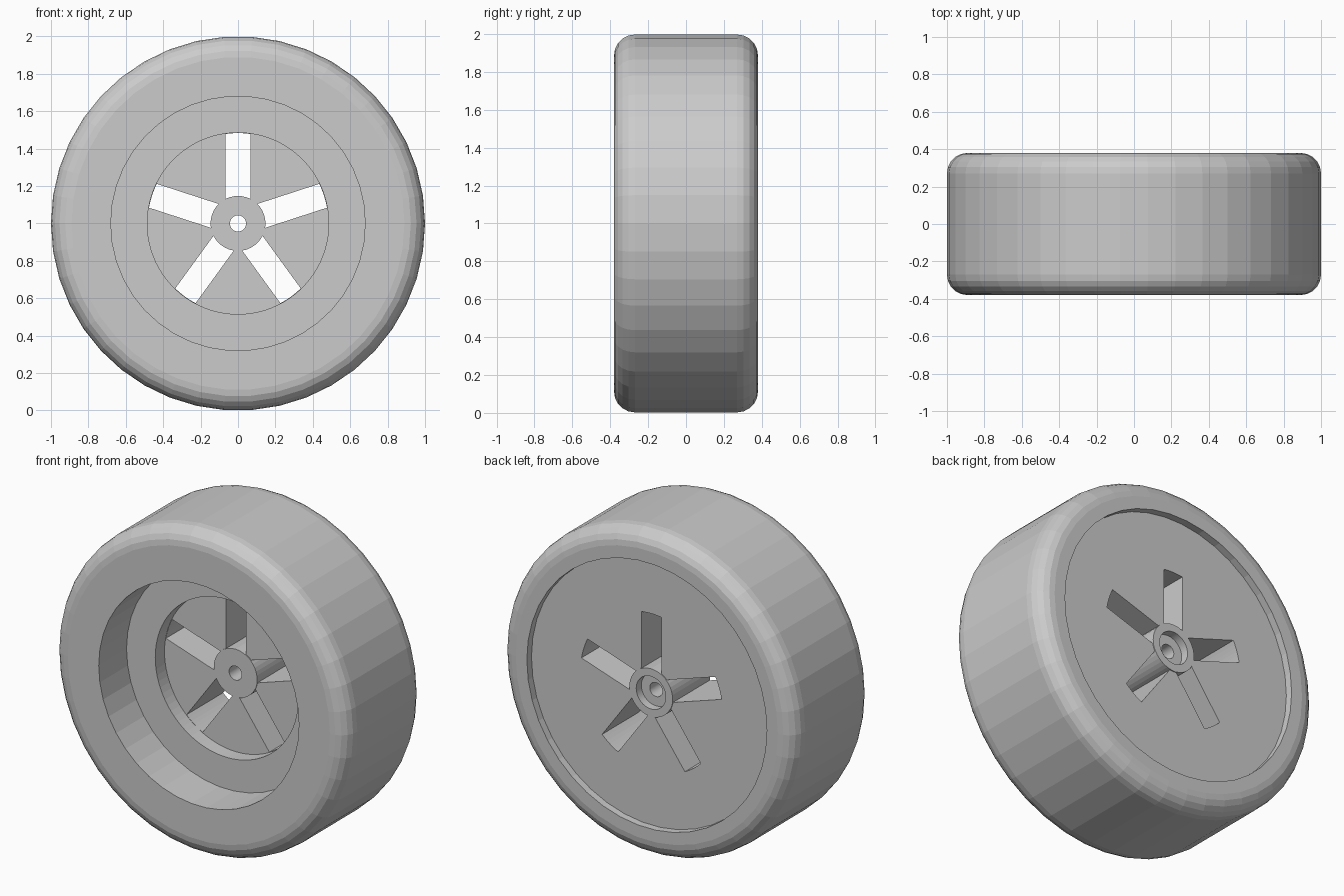
import bpy, bmesh
from math import sin, cos, pi, asin

if "Cube" in bpy.data.objects:
    bpy.data.objects.remove(bpy.data.objects["Cube"])

TYRE_N, RIM_N = 42, 84
SLOT_W, R_HUB, R_SLOT = 0.067, 0.148, 0.485


def finish(bm, name):
    bmesh.ops.remove_doubles(bm, verts=bm.verts, dist=1e-5)
    bmesh.ops.recalc_face_normals(bm, faces=bm.faces)
    me = bpy.data.meshes.new(name)
    bm.to_mesh(me)
    bm.free()
    ob = bpy.data.objects.new(name, me)
    ob.location.z = 1
    bpy.context.collection.objects.link(ob)
    return ob


def lathe(name, profile, n, closed):
    """Spin (radius, y) points around the y axis."""
    bm = bmesh.new()
    rings = [[bm.verts.new((r * cos(2 * pi * i / n), y, r * sin(2 * pi * i / n)))
              for i in range(n)] for r, y in profile]
    pairs = list(zip(rings, rings[1:]))
    if closed:
        pairs.append((rings[-1], rings[0]))
    for a, b in pairs:
        for i in range(n):
            j = (i + 1) % n
            bm.faces.new((a[i], a[j], b[j], b[i]))
    return finish(bm, name)


# Tyre: front opening wall, sidewalls, rounded shoulders, tread, back recess lip
R = 0.11
front = [(1 - R + R * sin(t * pi / 10), -0.38 + R - R * cos(t * pi / 10)) for t in range(6)]
back = [(r, -y) for r, y in reversed(front)]
tyre = lathe("tyre", [(0.68, -0.11), (0.68, -0.38)] + front + back
             + [(0.815, 0.38), (0.815, 0.335)], TYRE_N, False)

# Rim: stepped solid disc with hub boss, axle hole and back counterbore
rim = lathe("rim", [
    (0.043, -0.025), (R_HUB, -0.025), (R_HUB, -0.02), (R_SLOT, -0.02),
    (R_SLOT, -0.11), (0.683, -0.11), (0.683, 0.2), (0.818, 0.3), (0.818, 0.335),
    (R_HUB, 0.335), (R_HUB, 0.34), (0.1, 0.34), (0.1, 0.29), (0.043, 0.29)],
    RIM_N, True)

# Five slots between the spokes, with curved ends
bm = bmesh.new()
for k in range(5):
    mid = pi / 2 + k * 2 * pi / 5
    outline = []
    for r, d in ((R_SLOT - 0.002, 1), (R_HUB - 0.001, -1)):
        half = asin(SLOT_W / r)
        for s in range(7):
            a = mid + d * half * (s / 3 - 1)
            outline.append((r * cos(a), r * sin(a)))
    lo = [bm.verts.new((x, -0.3, z)) for x, z in outline]
    hi = [bm.verts.new((x, 0.6, z)) for x, z in outline]
    bm.faces.new(lo)
    bm.faces.new(hi[::-1])
    for i in range(len(lo)):
        j = (i + 1) % len(lo)
        bm.faces.new((lo[i], hi[i], hi[j], lo[j]))
cutter = finish(bm, "slot_cutter")
cutter.hide_render = True
cutter.hide_viewport = True

mod = rim.modifiers.new("slots", 'BOOLEAN')
mod.operation = 'DIFFERENCE'
mod.solver = 'EXACT'
mod.object = cutter
